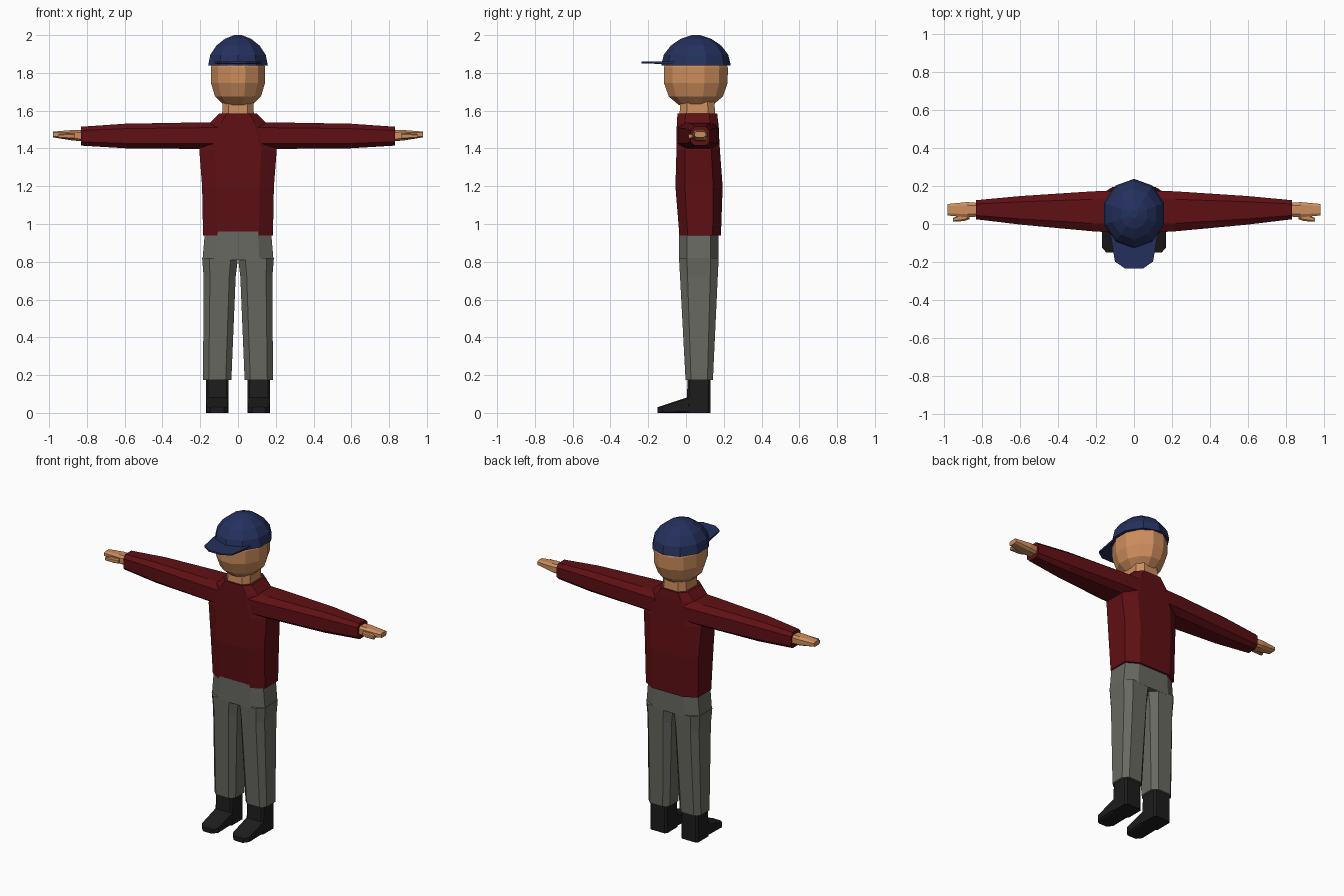
import bpy
import bmesh
import math
from mathutils import Vector

cube = bpy.data.objects.get("Cube")
if cube:
    bpy.data.objects.remove(cube)


def material(name, red, green, blue):
    mat = bpy.data.materials.new(name)
    mat.use_nodes = True
    colour = (red, green, blue, 1)
    mat.diffuse_color = colour
    mat.node_tree.nodes["Principled BSDF"].inputs["Base Color"].default_value = colour
    return mat


red_cloth = material("dark_red_cloth", 0.115, 0.005, 0.007)
grey_cloth = material("grey_cloth", 0.14, 0.14, 0.12)
skin = material("skin", 0.61, 0.27, 0.11)
navy_cloth = material("navy_cloth", 0.018, 0.03, 0.11)
black_leather = material("black_leather", 0.012, 0.012, 0.012)

# The two cross-section directions that belong to each loft axis
ACROSS = {
    "x": (Vector((0, 1, 0)), Vector((0, 0, 1))),
    "y": (Vector((1, 0, 0)), Vector((0, 0, 1))),
    "z": (Vector((1, 0, 0)), Vector((0, 1, 0))),
}


def cut_rectangle(cut):
    """Unit-sized rectangle outline with its four corners cut off."""
    inner = 0.5 - cut / 2
    quarter = [Vector((0.5, -inner)), Vector((0.5, inner))]
    outline = []
    for _ in range(4):
        outline += quarter
        quarter = [Vector((-point.y, point.x)) for point in quarter]
    return outline


def polygon(sides):
    """Unit-wide regular polygon outline with flat extremes."""
    radius = 0.5 / math.cos(math.pi / sides)
    angles = [math.tau * (index + 0.5) / sides for index in range(sides)]
    return [Vector((math.cos(angle), math.sin(angle))) * radius for angle in angles]


def loft(name, mat, axis, start, end, sections, outline):
    """Skin the outline along a straight path; sections are (fraction, size, size)."""
    bm = bmesh.new()
    across, along = ACROSS[axis]
    start, end = Vector(start), Vector(end)
    loops = []
    for fraction, size_a, size_b in sections:
        centre = start.lerp(end, fraction)
        loops.append([
            bm.verts.new(centre + across * point.x * size_a + along * point.y * size_b)
            for point in outline
        ])
    for lower, upper in zip(loops, loops[1:]):
        for index in range(len(outline)):
            bm.faces.new((lower[index - 1], lower[index], upper[index], upper[index - 1]))
    bm.faces.new(loops[0])
    bm.faces.new(loops[-1])
    bmesh.ops.recalc_face_normals(bm, faces=bm.faces)
    mesh = bpy.data.meshes.new(name)
    bm.to_mesh(mesh)
    bm.free()
    mesh.materials.append(mat)
    obj = bpy.data.objects.new(name, mesh)
    bpy.context.collection.objects.link(obj)
    return obj


def dome_sections(low, high, steps, power, width, depth):
    """Sections of a rounded form between two latitudes in degrees."""
    bottom, top = math.sin(math.radians(low)), math.sin(math.radians(high))
    sections = []
    for step in range(steps + 1):
        latitude = math.radians(low + (high - low) * step / steps)
        fraction = (math.sin(latitude) - bottom) / (top - bottom)
        spread = math.cos(latitude) ** power
        sections.append((fraction, width * spread, depth * spread))
    return sections


def mirrored_pair(name, mat, axis, start, end, sections, outline):
    """Build the same part on the left and on the right."""
    for side, sign in (("left", 1), ("right", -1)):
        flip = Vector((sign, 1, 1))
        loft(side + "_" + name, mat, axis,
             Vector(start) * flip, Vector(end) * flip, sections, outline)


cloth_outline = cut_rectangle(0.4)
boot_outline = cut_rectangle(0.2)
peak_outline = cut_rectangle(0.1)

# Shirt body: hem, waist, chest, shoulder, collar
loft("shirt_body", red_cloth, "z", (0, 0.075, 0.94), (0, 0.06, 1.585),
     [(0, 0.37, 0.22), (0.4, 0.38, 0.25), (0.7, 0.41, 0.23),
      (0.92, 0.3, 0.22), (1, 0.2, 0.21)], cloth_outline)

# Sleeves: inside the chest, armpit, elbow, cuff
mirrored_pair("sleeve", red_cloth, "x", (0.1, 0.065, 1.468), (0.83, 0.075, 1.465),
              [(0, 0.22, 0.14), (0.16, 0.21, 0.14), (0.68, 0.15, 0.13),
               (1, 0.1, 0.1)], cloth_outline)

# Hands and thumbs
mirrored_pair("hand", skin, "x", (0.81, 0.075, 1.467), (0.98, 0.075, 1.474),
              [(0, 0.07, 0.06), (0.4, 0.08, 0.055), (1, 0.06, 0.03)], cloth_outline)
mirrored_pair("thumb", skin, "x", (0.865, 0.045, 1.465), (0.95, 0.022, 1.465),
              [(0, 0.04, 0.03), (0.3, 0.045, 0.03), (1, 0.02, 0.02)], cloth_outline)

# Trousers
loft("trouser_hips", grey_cloth, "z", (0, 0.068, 0.81), (0, 0.068, 0.96),
     [(0, 0.376, 0.21), (1, 0.35, 0.21)], cloth_outline)
mirrored_pair("trouser_leg", grey_cloth, "z", (0.11, 0.07, 0.175), (0.095, 0.068, 0.82),
              [(0, 0.15, 0.145), (0.85, 0.17, 0.2), (1, 0.19, 0.21)], cloth_outline)

# Boots
mirrored_pair("boot_shaft", black_leather, "z", (0.11, 0.065, 0), (0.11, 0.07, 0.19),
              [(0, 0.12, 0.13), (1, 0.12, 0.12)], boot_outline)
mirrored_pair("boot_foot", black_leather, "y", (0.11, -0.15, 0.015), (0.11, 0.06, 0.05),
              [(0, 0.07, 0.03), (0.12, 0.115, 0.038), (1, 0.12, 0.1)], boot_outline)

# Neck and head
loft("neck", skin, "z", (0, 0.06, 1.56), (0, 0.06, 1.66),
     [(0, 0.17, 0.19), (1, 0.16, 0.18)], cloth_outline)
loft("head", skin, "z", (0, 0.052, 1.63), (0, 0.052, 1.9),
     dome_sections(-70, 40, 4, 0.6, 0.292, 0.344), polygon(12))

# Cap crown and peak
loft("cap_crown", navy_cloth, "z", (0, 0.053, 1.84), (0, 0.053, 2),
     dome_sections(0, 80, 4, 1.2, 0.316, 0.35), polygon(10))
loft("cap_peak", navy_cloth, "y", (0, -0.235, 1.854), (0, -0.05, 1.854),
     [(0, 0.09, 0.01), (0.2, 0.2, 0.01), (1, 0.25, 0.016)], peak_outline)
